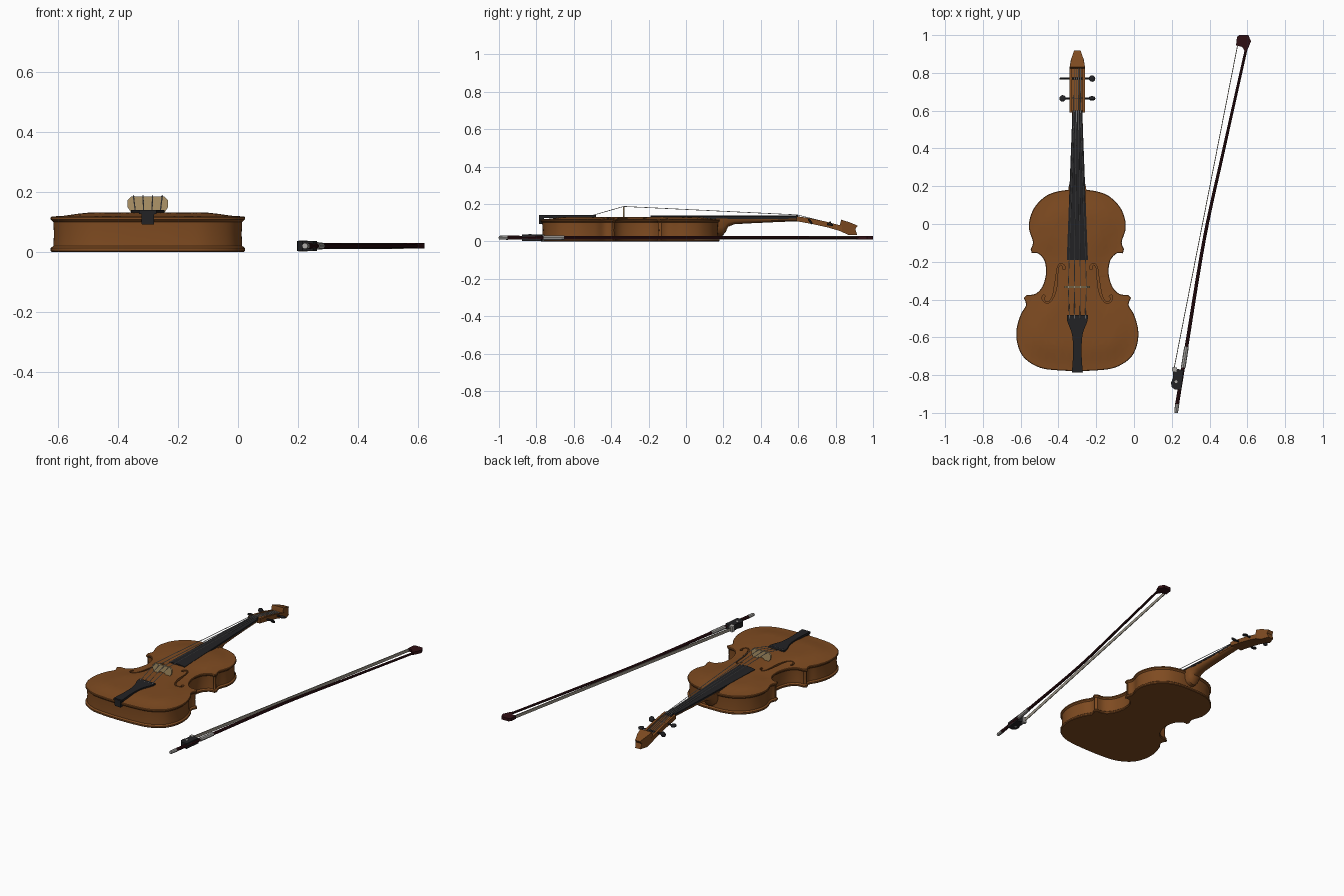
import bpy, bmesh, math
from mathutils import Vector

if "Cube" in bpy.data.objects:
    bpy.data.objects.remove(bpy.data.objects["Cube"])

VIOLIN_X = -0.3
BOW_Z = 0.02


def material(name, *rgb):
    m = bpy.data.materials.new(name)
    m.use_nodes = True
    m.diffuse_color = (*rgb, 1)
    m.node_tree.nodes["Principled BSDF"].inputs["Base Color"].default_value = (*rgb, 1)
    return m


VARNISH = material("varnished wood", 0.21, 0.07, 0.015)
EBONY = material("ebony", 0.016, 0.016, 0.018)
MAPLE = material("pale maple", 0.43, 0.30, 0.14)
STEEL = material("string steel", 0.55, 0.55, 0.55)
STICK = material("dark red wood", 0.03, 0.005, 0.007)
HAIR = material("bow hair", 0.36, 0.33, 0.27)
SILVER = material("silver", 0.42, 0.41, 0.39)


def finish(name, bm, mat, x=0.0):
    bmesh.ops.recalc_face_normals(bm, faces=bm.faces[:])
    mesh = bpy.data.meshes.new(name)
    bm.to_mesh(mesh)
    bm.free()
    mesh.materials.append(mat)
    ob = bpy.data.objects.new(name, mesh)
    ob.location.x = x
    bpy.context.collection.objects.link(ob)
    return ob


def make_active(ob):
    bpy.ops.object.select_all(action="DESELECT")
    ob.select_set(True)
    bpy.context.view_layer.objects.active = ob


def loft_bm(rings):
    """Skin a list of equal rings and cap both ends."""
    bm = bmesh.new()
    rows = [[bm.verts.new(p) for p in ring] for ring in rings]
    n = len(rows[0])
    for a, b in zip(rows, rows[1:]):
        for i in range(n):
            j = (i + 1) % n
            bm.faces.new((a[i], a[j], b[j], b[i]))
    bm.faces.new(rows[0])
    bm.faces.new(rows[-1])
    bmesh.ops.recalc_face_normals(bm, faces=bm.faces[:])
    return bm


def prism(name, pts, lo, hi, mat, axis="z", x=0.0):
    """Extrude a flat profile along an axis."""
    place = {"z": lambda p, d: (p[0], p[1], d),
             "y": lambda p, d: (p[0], d, p[1]),
             "x": lambda p, d: (d, p[0], p[1])}[axis]
    return finish(name, loft_bm([[place(p, d) for p in pts] for d in (lo, hi)]), mat, x)


def tube(name, path, radii, mat, x=0.0, sides=8):
    pts = [Vector(p) for p in path]
    rings = []
    for i, p in enumerate(pts):
        q = (pts[min(i + 1, len(pts) - 1)] - pts[max(i - 1, 0)]).to_track_quat("Z", "Y")
        rings.append([p + q @ Vector((math.cos(a), math.sin(a), 0)) * radii[i]
                      for a in (2 * math.pi * k / sides for k in range(sides))])
    return finish(name, loft_bm(rings), mat, x)


def smooth(points, steps=5):
    """Curve through the given points."""
    v = [Vector(p) for p in points]
    v = [v[0]] + v + [v[-1]]
    out = []
    for a, b, c, d in zip(v, v[1:], v[2:], v[3:]):
        for k in range(steps):
            t = k / steps
            out.append(0.5 * (2 * b + (c - a) * t + (2 * a - 5 * b + 4 * c - d) * t * t
                              + (3 * b - a - 3 * c + d) * t ** 3))
    return out + [v[-1]]


def mirrored(half):
    return half + [Vector((-p[0], p[1])) for p in reversed(half) if abs(p[0]) > 1e-6]


def offset(loop, d):
    """Move a clockwise loop inward."""
    out = []
    for i, p in enumerate(loop):
        t = (loop[(i + 1) % len(loop)] - loop[i - 1]).normalized()
        out.append(p + Vector((t.y, -t.x)) * d)
    return out


# Body: upper bout, waist and lower bout meet at blunt corners
upper = [(0, .18), (.08, .177), (.16, .152), (.222, .095), (.251, .03), (.255, -.03),
         (.235, -.095), (.247, -.133)]
waist = [(.241, -.155), (.208, -.156), (.174, -.195), (.166, -.264), (.186, -.333),
         (.223, -.37), (.268, -.375)]
lower = [(.284, -.391), (.272, -.43), (.3, -.48), (.322, -.56), (.316, -.64), (.28, -.71),
         (.2, -.76), (.1, -.775), (0, -.778)]
outline = mirrored(smooth(upper) + smooth(waist) + smooth(lower))
section = [(.004, 0), (0, .004), (0, .013), (.009, .02), (.011, .06), (.009, .1),
           (0, .108), (0, .115), (.003, .118)]
bm = loft_bm([[(p.x, p.y, z) for p in offset(outline, d)] for d, z in section])


def belly():
    return [f for f in bm.faces if f.normal.z > .9 and f.calc_center_median().z > .117]


bmesh.ops.triangulate(bm, faces=[f for f in bm.faces if len(f.verts) > 4])
cuts = [((i * .04, 0, 0), (1, 0, 0)) for i in range(-8, 9)]
cuts += [((0, -.76 + i * .04, 0), (0, 1, 0)) for i in range(24)]
for co, no in cuts:
    faces = belly()
    geom = set(faces)
    for f in faces:
        geom.update(f.edges)
        geom.update(f.verts)
    bmesh.ops.bisect_plane(bm, geom=list(geom), dist=1e-5, plane_co=co, plane_no=no)
for v in {v for f in belly() for v in f.verts}:
    d = min((v.co.xy - p).length for p in outline)
    t = min(max(d - .008, 0) / .13, 1)
    v.co.z += .013 * t * t * (3 - 2 * t)
body = finish("violin_body", bm, VARNISH, VIOLIN_X)

# Sound holes cut through the belly
s_path = smooth([(.073, -.24), (.073, -.222), (.09, -.212), (.104, -.235), (.109, -.28),
                 (.115, -.33), (.127, -.38), (.148, -.413), (.172, -.412), (.182, -.392),
                 (.174, -.378)], 4)
for side in (-1, 1):
    edges = [[], []]
    for i, p in enumerate(s_path):
        t = (s_path[min(i + 1, len(s_path) - 1)] - s_path[max(i - 1, 0)]).normalized()
        u = abs(2 * i / (len(s_path) - 1) - 1)
        w = .007 - .004 * math.sin(math.pi * min(u * 1.1, 1))
        for k, s in enumerate((1, -1)):
            q = p + Vector((t.y, -t.x)) * w * s
            edges[k].append((q.x * side, q.y))
    cutter = prism("sound_hole_cutter", edges[0] + edges[1][::-1], .03, .2, VARNISH, x=VIOLIN_X)
    cutter.hide_render = True
    mod = body.modifiers.new("sound_hole", "BOOLEAN")
    mod.operation, mod.solver, mod.object = "DIFFERENCE", "EXACT", cutter
    make_active(body)
    bpy.context.view_layer.update()
    bpy.ops.object.modifier_apply(modifier=mod.name)
    bpy.data.objects.remove(cutter)

# Neck with heel: half-round sections
neck = [(.16, .05, .028), (.195, .046, .03), (.212, .042, .05), (.225, .04, .078), (.26, .038, .092),
        (.35, .034, .097), (.48, .03, .103), (.6, .027, .108)]
rings = []
for y, w, low in neck:
    arc = [math.pi * k / 8 for k in range(9)]
    rings.append([(w * math.cos(a), y, .123 - (.123 - low) * math.sin(a) ** .7) for a in arc])
finish("neck", loft_bm(rings), VARNISH, VIOLIN_X)

# Fingerboard with a gently rounded top, and the nut
rings = []
for y, w, z in ((-.19, .056, .133), (.595, .026, .133)):
    top = [(w * (1 - k / 3), y, z + .006 * (1 - (1 - k / 3) ** 2)) for k in range(7)]
    rings.append([(-w, y, .121), (w, y, .121)] + top)
finish("fingerboard", loft_bm(rings), EBONY, VIOLIN_X)
prism("nut", [(-.027, .12), (.027, .12), (.025, .141), (-.025, .141)], .588, .6, EBONY, "y", VIOLIN_X)

# Pegbox: cheeks, sunken floor and tapered scroll
box_top = [(.59, .135), (.66, .124), (.74, .108), (.835, .083)]
box_bottom = [(.835, .052), (.76, .074), (.68, .092), (.59, .108)]
for side, name in ((-1, "right"), (1, "left")):
    prism(name + "_pegbox_cheek", box_top + box_bottom, side * .028, side * .041, VARNISH, "x", VIOLIN_X)
floor = [(y, z - .012) for y, z in box_top]
prism("pegbox_floor", floor + box_bottom, -.029, .029, VARNISH, "x", VIOLIN_X)
scroll = prism("scroll", [(.828, .053), (.822, .085), (.83, .116), (.875, .102), (.918, .084),
                          (.905, .066), (.916, .034), (.868, .035)], -.041, .041, VARNISH, "x", VIOLIN_X)
for v in scroll.data.vertices:
    v.co.x *= 1 - .6 * max(0, (v.co.y - .85) / .07)

# Pegs with flat heads turned to different angles
for side, y, z, tilt in ((-1, .77, .09, 90), (1, .77, .09, 10), (-1, .665, .106, 15), (1, .665, .106, 55)):
    tube("peg_shaft", [(-side * .03, y, z), (side * .04, y, z), (side * .075, y, z)],
         (.005, .006, .005), EBONY, VIOLIN_X)
    a = math.radians(tilt)
    n = Vector((0, math.sin(a), math.cos(a)))
    c = Vector((side * .078, y, z))
    tube("peg_head", [c + n * d for d in (-.006, -.003, .003, .006)], (.011, .017, .017, .011),
         EBONY, VIOLIN_X, 12)

# Bridge with two feet
bridge = [(.068, .15), (.068, .172), (.055, .185), (-.055, .185), (-.068, .172), (-.068, .15),
          (-.052, .126), (-.026, .126), (-.018, .14), (.018, .14), (.026, .126), (.052, .126)]
prism("bridge", bridge, -.338, -.328, MAPLE, "y", VIOLIN_X)

# Tailpiece and its end saddle
tail = smooth([(.056, -.482), (.053, -.515), (.032, -.57), (.024, -.62), (.023, -.7), (.029, -.785)], 3)
prism("tailpiece", tail + [Vector((-p.x, p.y)) for p in reversed(tail)], .126, .14, EBONY, x=VIOLIN_X)
prism("end_saddle", [(-.02, .092), (.02, .092), (.022, .135), (-.022, .135)], -.787, -.76, EBONY, "y", VIOLIN_X)

# Four strings
for k in (-1.5, -.5, .5, 1.5):
    tube("string", [(k * .028, -.5, .139), (k * .032, -.333, .187), (k * .0115, .594, .142),
                    (k * .011, .825, .084)], [.002] * 4, STEEL, VIOLIN_X, 6)

# Bow stick with grip winding and end button
stick = smooth([(.228, -.955, BOW_Z), (.272, -.687, BOW_Z), (.372, -.08, BOW_Z),
                (.478, .407, BOW_Z), (.597, .94, BOW_Z)], 6)
tube("bow_stick", stick, [.0105 - .0035 * i / (len(stick) - 1) for i in range(len(stick))], STICK)
tube("grip_winding", [(.2605, -.76, BOW_Z), (.278, -.65, BOW_Z)], (.0125, .012), SILVER)
tube("end_button", [(.2225, -1, BOW_Z), (.229, -.953, BOW_Z)], (.01, .0115), SILVER)

# Bow head, hair ribbon and frog
prism("bow_head", [(.545, .99), (.557, 1), (.605, 1), (.62, .968), (.604, .93), (.59, .91),
                   (.572, .938), (.54, .945)], .011, .029, STICK)
prism("bow_hair", [(.21, -.765), (.214, -.766), (.55, .944), (.546, .945)], .01, .03, HAIR)
prism("frog", [(.208, -.762), (.25, -.772), (.262, -.775), (.25, -.876), (.215, -.876), (.199, -.862),
               (.196, -.84), (.206, -.815)], .003, .037, EBONY)
prism("frog_ferrule", [(.203, -.757), (.228, -.761), (.225, -.783), (.201, -.779)], .002, .038, SILVER)
tube("frog_eye", [(.223, -.835, .0015), (.223, -.835, .0385)], (.008, .008), SILVER, sides=12)

# Smooth shading with crisp edges
for ob in [o for o in bpy.context.collection.objects if o.type == "MESH"]:
    make_active(ob)
    bpy.ops.object.shade_smooth_by_angle(angle=math.radians(35))
